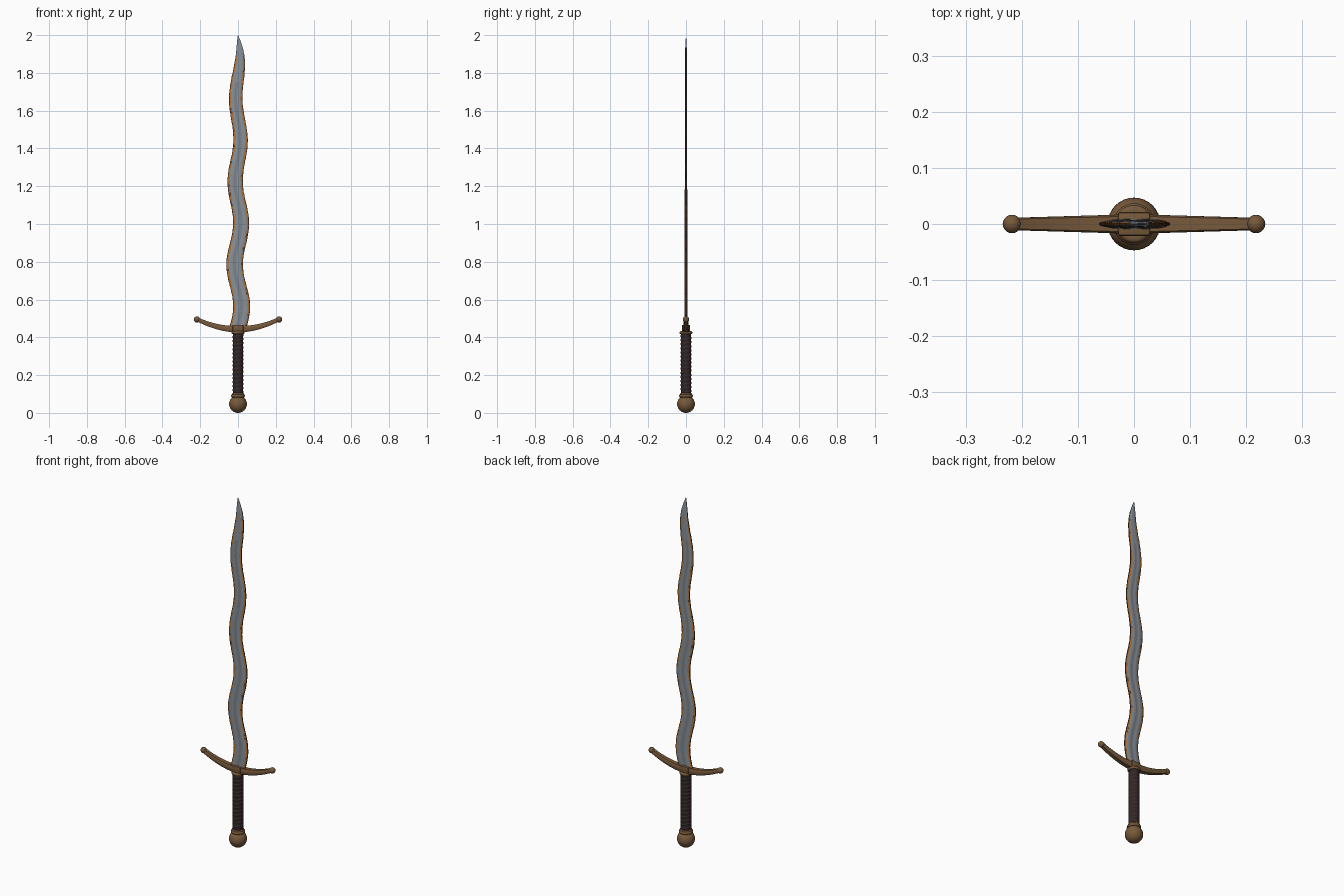
import bpy, bmesh, math, random
from mathutils import Vector

if "Cube" in bpy.data.objects:
    bpy.data.objects.remove(bpy.data.objects["Cube"])

random.seed(4)


def mat(name, rgb):
    m = bpy.data.materials.new(name)
    m.diffuse_color = (*rgb, 1)
    m.use_nodes = True
    m.node_tree.nodes["Principled BSDF"].inputs["Base Color"].default_value = m.diffuse_color
    return m


STEEL = mat("blue grey steel", (0.25, 0.285, 0.32))
FULLER = mat("fuller steel", (0.20, 0.23, 0.26))
RUST = mat("orange rust", (0.45, 0.17, 0.035))
DARK = mat("dark rust", (0.12, 0.05, 0.02))
BRASS = mat("aged bronze", (0.185, 0.1, 0.044))
LEATHER = mat("dark leather", (0.028, 0.017, 0.018))
CORD = mat("leather cord", (0.04, 0.024, 0.022))


def finish(bm, name, mats, angle=35):
    bmesh.ops.recalc_face_normals(bm, faces=bm.faces)
    me = bpy.data.meshes.new(name)
    bm.to_mesh(me)
    bm.free()
    ob = bpy.data.objects.new(name, me)
    bpy.context.collection.objects.link(ob)
    for m in mats:
        me.materials.append(m)
    bpy.ops.object.select_all(action='DESELECT')
    ob.select_set(True)
    bpy.context.view_layer.objects.active = ob
    bpy.ops.object.shade_smooth_by_angle(angle=math.radians(angle))
    return ob


def skin(bm, rings, mat_rule=None):
    """Join closed rings of points and cap both ends."""
    vs = [[bm.verts.new(p) for p in r] for r in rings]
    n = len(vs[0])
    for i in range(len(vs) - 1):
        for j in range(n):
            f = bm.faces.new((vs[i][j], vs[i][(j + 1) % n],
                              vs[i + 1][(j + 1) % n], vs[i + 1][j]))
            if mat_rule:
                f.material_index = mat_rule(i, j)
    bm.faces.new(vs[0])
    bm.faces.new(vs[-1])


def lathe(name, profile, material, seg=32, angle=35):
    bm = bmesh.new()
    skin(bm, [[(r * math.cos(2 * math.pi * k / seg), r * math.sin(2 * math.pi * k / seg), z)
               for k in range(seg)] for r, z in profile])
    return finish(bm, name, [material], angle)


def lerp(table, z):
    for (a, va), (b, vb) in zip(table, table[1:]):
        if z <= b:
            return va + (vb - va) * (z - a) / (b - a)
    return table[-1][1]


# Blade: wavy, with a shallow fuller; dark rusty rim, then a ragged orange band
Z0, Z1, ROWS = 0.44, 2.0, 150
WIDTH = [(0.44, 0.046), (0.8, 0.0445), (1.24, 0.041), (1.67, 0.036), (1.78, 0.034),
         (1.86, 0.028), (1.93, 0.018), (1.97, 0.009), (2.0, 0.0008)]
rings = []
for i in range(ROWS + 1):
    z = Z0 + (Z1 - Z0) * i / ROWS
    t = (z - 0.455) / 1.545
    cx = (0.020 - 0.010 * t) * math.sin(7 * math.pi * t)
    w = lerp(WIDTH, z)
    th = (0.0085 - 0.004 * t) * min(1, w / 0.02)
    edge = min(0.0018, th * 0.4)
    fw = w * 0.22
    groove = th * (0.6 if z < 1.75 else 0.95)
    ragged = 0.0012 if w > 0.01 else 0
    el, er = [w - random.random() * ragged for _ in range(2)]
    dl, dr = [max(w * 0.85, w - random.uniform(0.003, 0.0055)) for _ in range(2)]
    rl, rr = [max(w * 0.6, w - random.uniform(0.0085, 0.0145)) for _ in range(2)]
    half = [(-el, edge), (-dl, th * 0.42), (-rl, th * 0.72), (-w * 0.5, th), (-fw, th),
            (0, groove), (fw, th), (w * 0.5, th), (rr, th * 0.72), (dr, th * 0.42), (er, edge)]
    rings.append([(cx + x, -y, z) for x, y in half]
                 + [(cx + x, y, z) for x, y in reversed(half)])
spots = {(i, s) for s in (0, 1) for i in random.sample(range(ROWS), 14)}


def blade_colour(i, j):
    k = j % 11
    if k in (0, 9, 10):
        return 3 if i < 143 else 0
    if k in (1, 8):
        if i > 138:
            return 0
        return 3 if (i, int(j in (8, 12))) in spots else 2
    return 1 if k in (4, 5) and i < 126 else 0


bm = bmesh.new()
skin(bm, rings, blade_colour)
finish(bm, "blade", [STEEL, FULLER, RUST, DARK], 40)

# Crossguard: upswept bar with chamfered section
bm = bmesh.new()
rings = []
for i in range(33):
    u = -1 + i / 16
    a = abs(u)
    c = Vector((0.215 * u, 0, 0.443 + 0.052 * u * u))
    nrm = Vector((-0.104 * u / 0.215, 0, 1)).normalized()
    hy, hz = 0.0175 - 0.0065 * a, 0.018 - 0.0075 * a
    sec = [(1, .7), (.8, 1), (-.8, 1), (-1, .7), (-1, -.7), (-.8, -1), (.8, -1), (1, -.7)]
    rings.append([c + Vector((0, hy * y, 0)) + nrm * hz * z for y, z in sec])
skin(bm, rings)
finish(bm, "crossguard", [BRASS], 50)

# Ball ends of the guard
for side, label in ((-1, "left"), (1, "right")):
    bm = bmesh.new()
    bmesh.ops.create_uvsphere(bm, u_segments=20, v_segments=12, radius=0.0165)
    bmesh.ops.translate(bm, verts=bm.verts, vec=(0.2175 * side, 0, 0.495))
    finish(bm, "guard_ball_" + label, [BRASS])

# Central guard block
bm = bmesh.new()
bmesh.ops.create_cube(bm, size=1)
bmesh.ops.scale(bm, verts=bm.verts, vec=(0.057, 0.042, 0.036))
bmesh.ops.translate(bm, verts=bm.verts, vec=(0, 0, 0.448))
bmesh.ops.bevel(bm, geom=bm.edges[:], offset=0.004, segments=2, affect='EDGES', profile=0.5)
finish(bm, "guard_block", [BRASS])

# Grip core and spiral cord
lathe("grip", [(0.0275, 0.095), (0.0275, 0.425)], LEATHER)
bm = bmesh.new()
TURNS, STEP = 14, 24
rings = []
for i in range(TURNS * STEP + 1):
    a = 2 * math.pi * i / STEP
    z = 0.11 + 0.302 * i / (TURNS * STEP)
    rings.append([((0.0272 + 0.002 * math.cos(b)) * math.cos(a),
                   (0.0272 + 0.002 * math.cos(b)) * math.sin(a),
                   z + 0.006 * math.sin(b)) for b in [2 * math.pi * k / 8 for k in range(8)]])
skin(bm, rings)
finish(bm, "grip_cord", [CORD], 60)


# Collars at both ends of the grip
def collar(name, r, z, h):
    pts = [(0.02, z - h)]
    for k in range(9):
        a = -math.pi / 2 + math.pi * k / 8
        pts.append((r - h + h * math.cos(a), z + h * math.sin(a)))
    lathe(name, pts + [(0.02, z + h)], BRASS)


collar("upper_collar", 0.034, 0.425, 0.008)
collar("lower_collar", 0.037, 0.090, 0.008)
collar("lower_collar_ring", 0.032, 0.100, 0.006)

# Pommel ball
bm = bmesh.new()
bmesh.ops.create_uvsphere(bm, u_segments=32, v_segments=20, radius=0.047)
bmesh.ops.translate(bm, verts=bm.verts, vec=(0, 0, 0.047))
finish(bm, "pommel", [BRASS])
